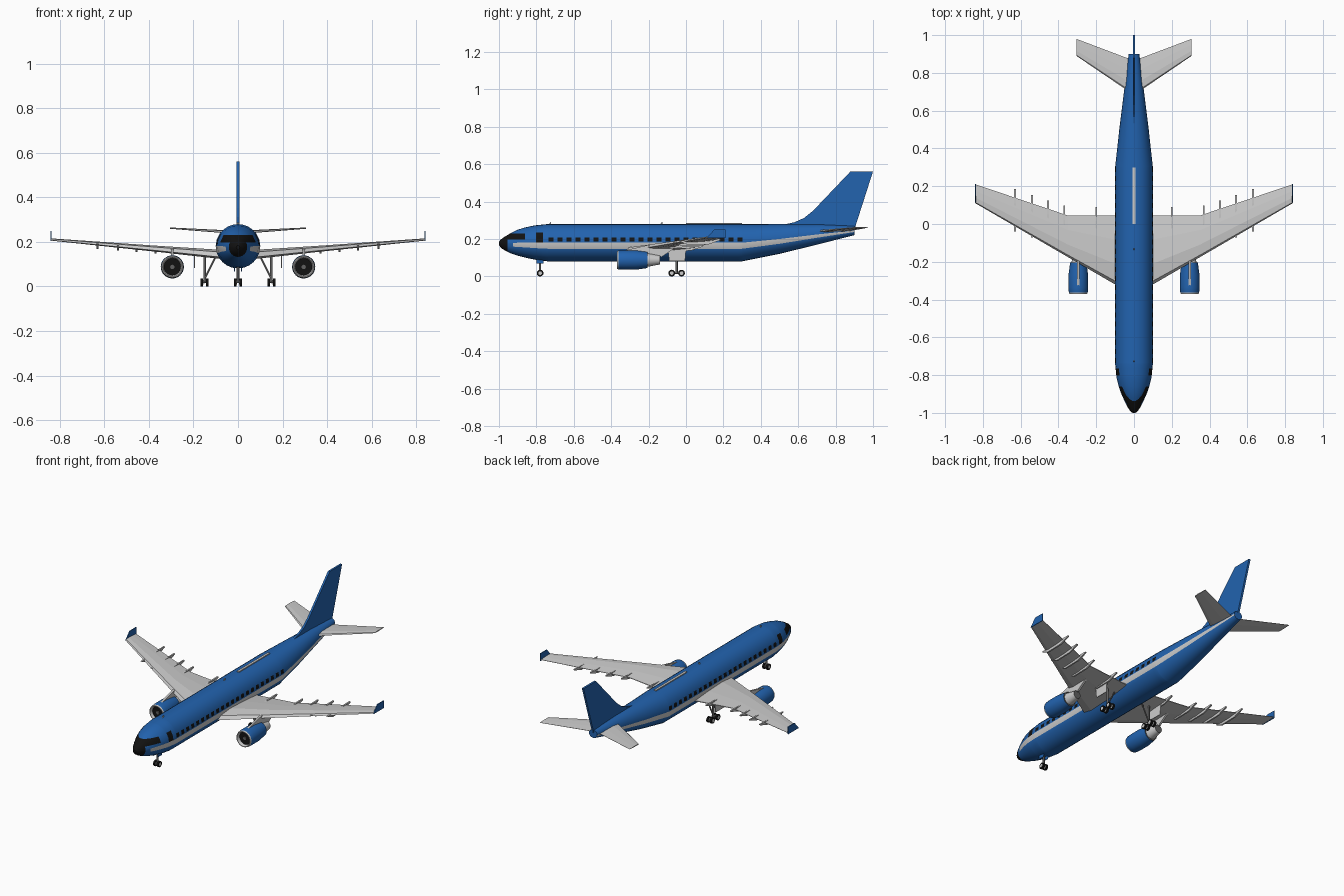
import bpy, bmesh
from math import sin, cos, pi, radians
from mathutils import Vector

cube = bpy.data.objects.get("Cube")
if cube:
    bpy.data.objects.remove(cube)


def material(name, rgb):
    m = bpy.data.materials.new(name)
    m.use_nodes = True
    m.diffuse_color = (*rgb, 1)
    bsdf = next(n for n in m.node_tree.nodes if n.type == 'BSDF_PRINCIPLED')
    bsdf.inputs["Base Color"].default_value = (*rgb, 1)
    return m


BLUE = material("blue_paint", (0.016, 0.125, 0.43))
GREY = material("light_grey", (0.6, 0.6, 0.6))
BLACK = material("black", (0.006, 0.006, 0.006))
STEEL = material("dark_steel", (0.12, 0.12, 0.12))


def finish(name, bm, mats, smooth=False):
    bmesh.ops.recalc_face_normals(bm, faces=bm.faces[:])
    me = bpy.data.meshes.new(name)
    bm.to_mesh(me)
    bm.free()
    for m in mats:
        me.materials.append(m)
    ob = bpy.data.objects.new(name, me)
    bpy.context.collection.objects.link(ob)
    if smooth:
        bpy.ops.object.select_all(action='DESELECT')
        ob.select_set(True)
        bpy.context.view_layer.objects.active = ob
        bpy.ops.object.shade_smooth_by_angle(angle=radians(32))
    return ob


def loft(rings, rule=None):
    """Skin a list of equal closed rings and cap both ends."""
    bm = bmesh.new()
    rows = [[bm.verts.new(p) for p in r] for r in rings]
    n = len(rows[0])
    for i in range(len(rows) - 1):
        for j in range(n):
            k = (j + 1) % n
            f = bm.faces.new((rows[i][j], rows[i][k], rows[i + 1][k], rows[i + 1][j]))
            if rule:
                f.material_index = rule(i, j)
    for end, i in ((0, 0), (-1, len(rows) - 2)):
        f = bm.faces.new(rows[end])
        if rule:
            f.material_index = rule(i, 0)
    return bm


def prism(name, x, width, yz, mat):
    """Side profile extruded across x."""
    rings = [[(x + s * width / 2, y, z) for y, z in yz] for s in (-1, 1)]
    return finish(name, loft(rings), [mat])


def rod(name, a, b, r, mat, sides=12):
    a, b = Vector(a), Vector(b)
    bm = bmesh.new()
    bmesh.ops.create_cone(bm, cap_ends=True, segments=sides, radius1=r, radius2=r,
                          depth=(b - a).length)
    bm.transform((b - a).to_track_quat('Z', 'Y').to_matrix().to_4x4())
    bmesh.ops.translate(bm, verts=bm.verts[:], vec=(a + b) / 2)
    return finish(name, bm, [mat], True)


# Fuselage: y, half width, bottom, top
BODY = [(-1, .008, .168, .184), (-.99, .02, .153, .198), (-.97, .034, .14, .212),
        (-.94, .049, .125, .23), (-.9, .067, .111, .25), (-.86, .081, .101, .262),
        (-.81, .093, .09, .273), (-.74, .1, .081, .28), (.3, .1, .081, .28),
        (.5, .078, .121, .28), (.7, .053, .17, .279), (.9, .028, .221, .27)]


def section(y):
    for a, b in zip(BODY, BODY[1:]):
        if y <= b[0]:
            t = (y - a[0]) / (b[0] - a[0])
            return [p + t * (q - p) for p, q in zip(a, b)]
    return list(BODY[-1])


NOSE, MASK_END = -.955, -.86
DOOR = (-.803, -.765)
windows = [(-.736 + i * .0482, -.709 + i * .0482) for i in range(22)]
stations = sorted({b[0] for b in BODY} | {NOSE, -.925, .4, .6, .8, *DOOR}
                  | {v for w in windows for v in w})
half = [-90, -75, -60, -46, -32, -19, 0, 3, 17, 35, 50, 63, 77, 90]
angles = half + [180 - a for a in half[-2:0:-1]]
rings = []
for y in stations:
    _, w, lo, hi = section(y)
    rings.append([(w * cos(radians(a)), y, (lo + hi) / 2 + (hi - lo) / 2 * sin(radians(a)))
                  for a in angles])


def paint(i, j):
    y = (stations[i] + stations[i + 1]) / 2
    a = (angles[j] + angles[(j + 1) % len(angles)]) / 2
    if j == len(angles) - 1:
        a = 262
    a = min(a, 180 - a)
    if y < NOSE:
        return 2
    if DOOR[0] < y < DOOR[1] and 0 < a < 35:
        return 2
    if 3 < a < 17 and any(w[0] < y < w[1] for w in windows):
        return 2
    return 1 if -19 < a < 0 and y > -.925 else 0


bm = loft(rings, paint)
# Cockpit glazing band, cut straight across the nose
for z in (.197, .231):
    faces = [f for f in bm.faces if f.calc_center_median().y < MASK_END]
    geom = faces + list({e for f in faces for e in f.edges}) + list({v for f in faces for v in f.verts})
    bmesh.ops.bisect_plane(bm, geom=geom, plane_co=(0, 0, z), plane_no=(0, 0, 1))
for f in bm.faces:
    c = f.calc_center_median()
    if c.y < MASK_END and .197 < c.z < .231:
        f.material_index = 2
finish("fuselage", bm, [BLUE, GREY, BLACK], True)

# Fin, spine strip and aerials
prism("tail_fin", 0, .012, [(.5, .272), (.58, .29), (.63, .312), (.68, .352), (.88, .562),
                            (1, .562), (.9, .25), (.6, .26)], BLUE)
prism("spine_strip", 0, .014, [(0, .275), (0, .285), (.3, .285), (.3, .275)], GREY)
for y in (-.725, -.13):
    prism("aerial", 0, .004, [(y - .008, .278), (y, .29), (y + .004, .29), (y + .004, .278)], GREY)

# Airfoil outline: chord fraction, thickness fraction
FOIL = [(0, -.3), (.05, .25), (.3, .5), (.65, .35), (1, .06), (1, -.06), (.6, -.4), (.15, -.5)]


def surface(name, side, spans):
    """Spans: x, leading y, trailing y, z, thickness."""
    rings = [[(side * x, le + c * (te - le), z + t * th) for c, t in FOIL]
             for x, le, te, z, th in spans]
    return finish(name, loft(rings), [GREY])


def revolve(x, z, profile, n=32):
    return [[(x + r * cos(2 * pi * k / n), y, z + r * sin(2 * pi * k / n)) for k in range(n)]
            for y, r in profile]


def wheel(name, x, y, width):
    r = .018
    rod(name, (x - width / 2, y, r), (x + width / 2, y, r), r, BLACK, 20)
    rod(name + "_hub", (x - width / 2 - .001, y, r), (x + width / 2 + .001, y, r), r * .55, GREY, 16)


for s, label in ((1, "left_"), (-1, "right_")):
    surface(label + "wing", s, [(.04, -.355, .045, .142, .042), (.1, -.32, .045, .146, .04),
                                (.35, -.175, .045, .168, .028), (.84, .11, .21, .211, .01)])
    surface(label + "tailplane", s, [(.01, .69, .88, .243, .014), (.04, .71, .88, .245, .014),
                                     (.305, .89, .98, .262, .006)])
    prism(label + "winglet", s * .84, .005, [(.11, .205), (.15, .25), (.212, .25), (.212, .205)], BLUE)

    # Flap track fairings under the trailing edge
    for x in (.2, .37, .455, .54, .63):
        te = .045 + max(0, x - .35) * .337
        z = .152 + (x - .1) * .078
        prism(label + "flap_fairing", s * x, .009,
              [(te - .18, z - .002), (te - .13, z - .024), (te - .02, z - .022),
               (te + .045, z), (te + .045, z + .006), (te - .03, z + .005)], GREY)

    # Engine: fan, lip, nacelle, core
    ex, ez = s * .295, .088
    profile = [(-.352, .001), (-.352, .038), (-.37, .043), (-.37, .047), (-.362, .05), (-.335, .052),
               (-.27, .052), (-.205, .043), (-.205, .036), (-.14, .024), (-.14, .001)]
    bands = [2, 1, 1, 1, 0, 0, 0, 3, 1, 3]
    finish(label + "engine", loft(revolve(ex, ez, profile), lambda i, j: bands[i]),
           [BLUE, GREY, BLACK, STEEL], True)
    rod(label + "fan_spinner", (ex, -.358, ez), (ex, -.35, ez), .01, STEEL)
    prism(label + "pylon", ex, .012, [(-.335, .137), (-.2, .169), (-.04, .165), (-.13, .105),
                                      (-.25, .12)], GREY)

    # Main gear
    gx, gy = s * .15, -.05
    rod(label + "main_strut", (gx, gy, .018), (gx, gy, .145), .006, STEEL)
    rod(label + "main_brace", (gx, gy, .035), (s * .1, gy, .135), .004, STEEL)
    rod(label + "bogie_beam", (gx, gy - .026, .018), (gx, gy + .026, .018), .004, STEEL)
    for y in (gy - .026, gy + .026):
        rod(label + "axle", (gx - .014, y, .018), (gx + .014, y, .018), .003, STEEL)
        for dx in (-.012, .012):
            wheel(label + "main_wheel", gx + dx, y, .011)
    prism(label + "gear_door", s * .195, .004, [(-.097, .145), (-.09, .083), (-.005, .083), (0, .145)], GREY)
    wheel(label + "nose_wheel", s * .012, -.78, .011)
    prism(label + "nose_gear_door", s * .016, .003, [(-.8, .1), (-.8, .068), (-.762, .068), (-.762, .1)], BLUE)

# Nose gear
rod("nose_strut", (0, -.78, .018), (0, -.78, .1), .006, STEEL)
rod("nose_axle", (-.014, -.78, .018), (.014, -.78, .018), .003, STEEL)
